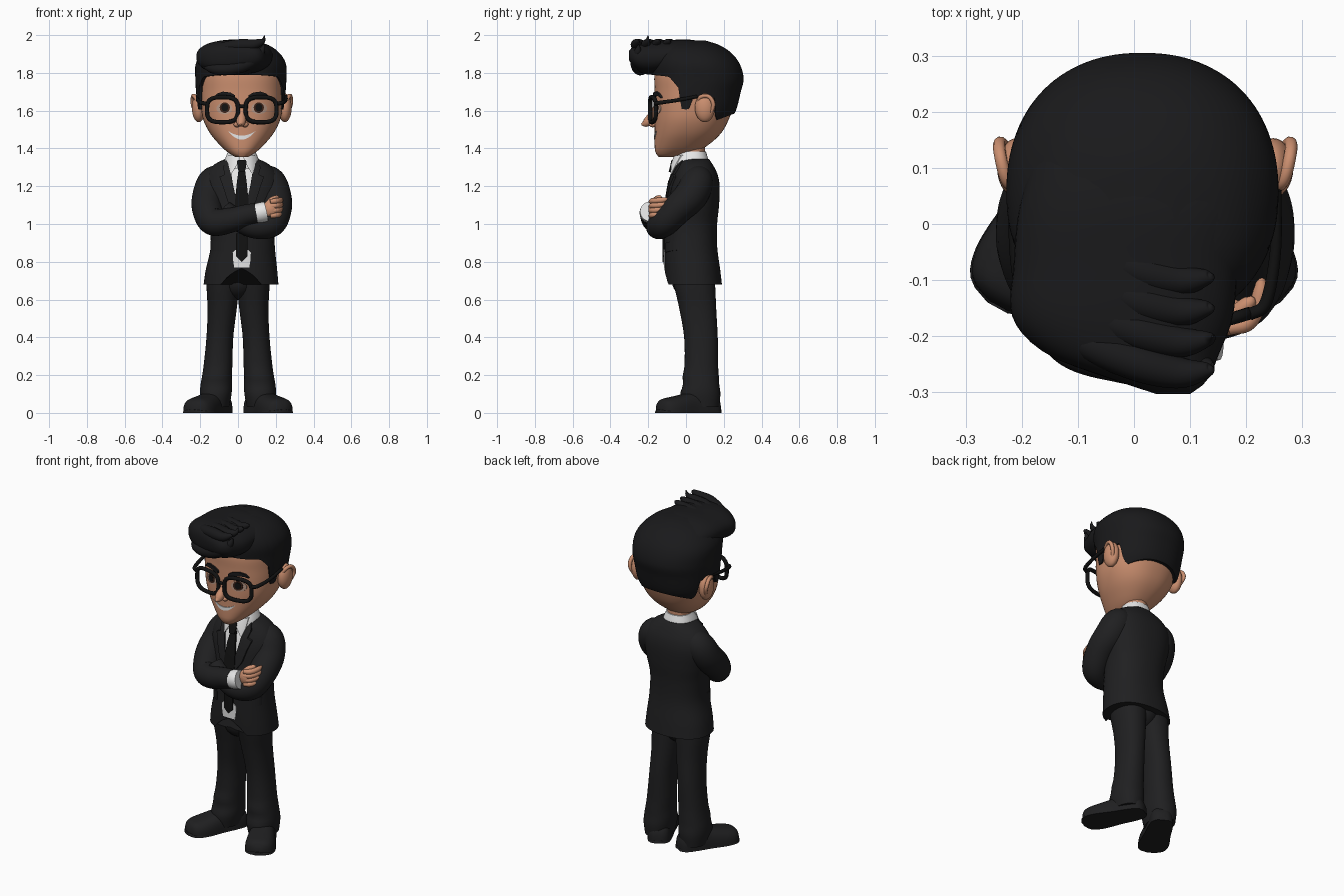
import bpy, bmesh, math
from mathutils import Vector

if "Cube" in bpy.data.objects:
    bpy.data.objects.remove(bpy.data.objects["Cube"])

def mat(name, c):
    m = bpy.data.materials.new(name)
    m.diffuse_color = (*c, 1)
    m.use_nodes = True
    m.node_tree.nodes["Principled BSDF"].inputs["Base Color"].default_value = m.diffuse_color
    return m

SUIT = mat("suit_black", (0.014, 0.014, 0.015))
HAIR = mat("hair_black", (0.010, 0.010, 0.011))
SKIN = mat("skin", (0.60, 0.275, 0.16))
WHITE = mat("shirt_white", (0.80, 0.80, 0.80))
FRAME = mat("frame_black", (0.006, 0.006, 0.006))
EYE = mat("eye_white", (0.50, 0.33, 0.25))
IRIS = mat("iris_brown", (0.05, 0.018, 0.010))

def finish(bm, name, m, angle=50):
    bmesh.ops.recalc_face_normals(bm, faces=bm.faces)
    me = bpy.data.meshes.new(name)
    bm.to_mesh(me)
    bm.free()
    me.materials.append(m)
    ob = bpy.data.objects.new(name, me)
    bpy.context.collection.objects.link(ob)
    bpy.ops.object.select_all(action='DESELECT')
    ob.select_set(True)
    bpy.context.view_layer.objects.active = ob
    bpy.ops.object.shade_smooth_by_angle(angle=math.radians(angle))
    return ob

def skin_rows(rows, name, m, closed=False, angle=50):
    """Join equal point rings into one capped skin."""
    bm = bmesh.new()
    vs = [[bm.verts.new(p) for p in r] for r in rows]
    n = len(vs[0])
    for i in range(len(vs) - (0 if closed else 1)):
        a, b = vs[i], vs[(i + 1) % len(vs)]
        for j in range(n):
            bm.faces.new((a[j], a[(j + 1) % n], b[(j + 1) % n], b[j]))
    if not closed:
        bm.faces.new(vs[0])
        bm.faces.new(vs[-1])
    return finish(bm, name, m, angle)

def smooth(prof, t):
    """Smooth interpolation of rows keyed by their first value."""
    t = min(max(t, prof[0][0]), prof[-1][0])
    i = 0
    while i < len(prof) - 2 and t > prof[i + 1][0]:
        i += 1
    slope = lambda k, c: ((prof[min(k + 1, len(prof) - 1)][c] - prof[max(k - 1, 0)][c]) /
                          (prof[min(k + 1, len(prof) - 1)][0] - prof[max(k - 1, 0)][0]))
    a, b = prof[i], prof[i + 1]
    h = b[0] - a[0]
    u = (t - a[0]) / h
    return [(2*u**3 - 3*u*u + 1) * a[c] + (u**3 - 2*u*u + u) * h * slope(i, c)
            + (3*u*u - 2*u**3) * b[c] + (u**3 - u*u) * h * slope(i + 1, c) for c in range(1, len(a))]

def loft(name, prof, m, p=2.3, n=56, rows=36, bottom=None, inset=None, remap=None):
    """Profile rows: z, centre x, front y, back y, half width."""
    sg = lambda v: math.copysign(abs(v) ** (2 / p), v)
    out = []
    for r in range(-1 if inset else 0, rows + 1):
        ring = []
        for j in range(n):
            a = 2 * math.pi * j / n
            z0 = bottom(a) if bottom else prof[0][0]
            z = z0 + (prof[-1][0] - z0) * max(r, 0) / rows
            cx, yf, yb, rx = smooth(prof, z)
            s = inset if r < 0 else 1
            q = (cx + s * rx * sg(math.cos(a)), (yf + yb) / 2 + s * (yb - yf) / 2 * sg(math.sin(a)), z)
            ring.append(remap(q) if remap else q)
        out.append(ring)
    return skin_rows(out, name, m)

def tube(name, pts, m, n=16, steps=8, closed=False):
    """Round tube through points x, y, z, radius."""
    if closed:
        sam = pts
    else:
        keyed = [(i, *q) for i, q in enumerate(pts)]
        sam = [smooth(keyed, k / steps) for k in range((len(pts) - 1) * steps + 1)]
    P = [Vector(q[:3]) for q in sam]
    rows, nor, L = [], None, len(P)
    for i, c in enumerate(P):
        t = (P[(i + 1) % L] - P[i - 1]) if closed else (P[min(i + 1, L - 1)] - P[max(i - 1, 0)])
        t.normalize()
        nor = nor or t.orthogonal()
        nor = (nor - t * nor.dot(t)).normalized()
        bi = t.cross(nor)
        rows.append([c + sam[i][3] * (nor * math.cos(2*math.pi*j/n) + bi * math.sin(2*math.pi*j/n)) for j in range(n)])
    return skin_rows(rows, name, m, closed)

def ball(name, c, r, m):
    bm = bmesh.new()
    bmesh.ops.create_uvsphere(bm, u_segments=28, v_segments=16, radius=1)
    for v in bm.verts:
        v.co = Vector(c) + Vector(v.co[k] * r[k] for k in range(3))
    return finish(bm, name, m)

def patch(name, prof, rows, off, m, p=2.3, k=8):
    """Thin plate lying on the front of a loft; each row is a pair of (x, z) ends."""
    bm = bmesh.new()
    grid = []
    for (x0, z0), (x1, z1) in rows:
        line = []
        for i in range(k + 1):
            x, z = x0 + (x1 - x0) * i / k, z0 + (z1 - z0) * i / k
            cx, yf, yb, rx = smooth(prof, z)
            u = min(abs(x - cx) / rx, 0.995)
            line.append(bm.verts.new((x, (yf + yb) / 2 - (yb - yf) / 2 * (1 - u**p) ** (1 / p) - off, z)))
        grid.append(line)
    for a, b in zip(grid, grid[1:]):
        for i in range(k):
            bm.faces.new((a[i], a[i + 1], b[i + 1], b[i]))
    ex = bmesh.ops.extrude_face_region(bm, geom=bm.faces[:])["geom"]
    for v in ex:
        if isinstance(v, bmesh.types.BMVert):
            v.co.y += off + 0.004
    return finish(bm, name, m, 40)

def disc(name, prof, x, z, rx, rz, off, m):
    a = [math.pi * (i / 12 - 0.5) * 0.98 for i in range(13)]
    return patch(name, prof, [((x - rx*math.cos(t), z + rz*math.sin(t)), (x + rx*math.cos(t), z + rz*math.sin(t))) for t in a], off, m)

C = 0.02  # centre line of the upper body
HEAD = [(1.355, C, -.145, -.06, .035), (1.38, C, -.162, .05, .075), (1.42, C, -.166, .12, .118),
        (1.48, C, -.166, .185, .168), (1.55, C, -.166, .225, .203), (1.62, C, -.166, .25, .216),
        (1.70, C, -.166, .27, .22), (1.80, C, -.165, .265, .215), (1.88, C, -.13, .22, .18), (1.93, C, -.05, .14, .10)]
JACKET = [(.68, .016, -.11, .19, .198), (.75, .018, -.113, .182, .19), (.88, .025, -.115, .165, .17),
          (1.0, C, -.113, .165, .172), (1.1, C, -.10, .175, .19), (1.2, C, -.085, .178, .205),
          (1.26, C, -.068, .168, .192), (1.30, C, -.052, .15, .163), (1.325, C, -.042, .135, .13), (1.345, C, -.03, .12, .085)]
COLLAR = [(1.25, C, -.088, .12, .10), (1.29, C, -.076, .122, .098), (1.34, C, -.064, .118, .09), (1.385, C, -.04, .105, .072)]
LEG = [(.03, .12, -.02, .175, .073), (.10, .118, -.03, .182, .084), (.15, .115, -.016, .176, .083), (.19, .112, -.018, .174, .079),
       (.25, .106, -.008, .170, .076), (.40, .096, -.01, .168, .071), (.55, .084, -.035, .16, .077),
       (.66, .08, -.06, .155, .086), (.76, .075, -.08, .15, .09)]
SHOE = [(-.085, .03, .05), (-.065, .055, .09), (0, .068, .12), (.08, .073, .11), (.16, .083, .092),
        (.21, .083, .082), (.25, .07, .072), (.27, .045, .055), (.278, .02, .03)]

# Trouser legs and turned-out shoes
def shoe(name, side, grow, height):
    d, w = Vector((side * 0.48, -0.877, 0)), Vector((0.877, side * 0.48, 0))
    rows = []
    for i in range(31):
        s = SHOE[0][0] + (SHOE[-1][0] - SHOE[0][0]) * i / 30
        hw, h = smooth(SHOE, s)
        rows.append([Vector((side * .108, .098, 0)) + d * s * grow + w * hw * grow * math.copysign(abs(math.cos(a)) ** .7, math.cos(a))
                     + Vector((0, 0, (height or h) * math.sin(a) ** .7)) for a in [math.pi * j / 20 * .9999 for j in range(21)]])
    skin_rows(rows, name, SUIT)

for side, tag in ((-1, "left"), (1, "right")):
    loft("trouser_leg_" + tag, [(z, side * x, f, b, r) for z, x, f, b, r in LEG], SUIT, p=2.2, n=40)
    shoe("shoe_" + tag, side, 1.0, None)
    shoe("sole_" + tag, side, 1.015, 0.018)
ball("trouser_seat", (0, .04, .70), (.10, .115, .10), SUIT)

# Jacket with a hem that rises at the front opening
def hem(a):
    if math.sin(a) > 0:
        return .68
    return .68 + .085 * max(0, 1 - abs(math.cos(a)) / .45) ** .6
loft("jacket", JACKET, SUIT, n=72, rows=44, bottom=hem)
patch("shirt_front", JACKET, [((C - w, z), (C + w, z)) for z, w in ((1.09, .015), (1.17, .038), (1.25, .055), (1.30, .06), (1.34, .06))], .005, WHITE)
patch("shirt_tail", JACKET, [((C - w, z), (C + w, z)) for z, w in ((.77, .04), (.81, .046), (.85, .048), (.865, .03))], .004, WHITE)
patch("tie_blade", JACKET, [((C - w, z), (C + w, z)) for z, w in ((1.05, .036), (1.12, .036), (1.22, .026), (1.31, .014))], .016, FRAME)
patch("tie_tip", JACKET, [((C - w, z), (C + w, z)) for z, w in ((.80, .002), (.828, .03), (.95, .03))], .009, FRAME)
for s in (-1, 1):
    tag = "left" if s < 0 else "right"
    patch("lapel_" + tag, JACKET, [((C + s * a, z), (C + s * b, z)) for z, a, b in
          ((1.03, .005, .012), (1.12, .026, .075), (1.20, .045, .10), (1.25, .053, .118), (1.262, .055, .09), (1.30, .06, .10), (1.34, .06, .082))], .013, SUIT)
    patch("pocket_flap_" + tag, JACKET, [((C + s * .09, z), (C + s * .165, z + .012)) for z in (.85, .90)], .006, SUIT)
    patch("collar_point_" + tag, COLLAR, [((C + s * a, z), (C + s * b, y)) for a, z, b, y in
          ((.07, 1.365, .006, 1.36), (.07, 1.31, .018, 1.325), (.058, 1.265, .048, 1.275))], .01, WHITE)

# Neck, shirt collar and tie knot
tube("neck", [(C, .03, 1.28, .07), (C, .03, 1.45, .07)], SKIN, 28)
loft("shirt_collar", COLLAR[1:], WHITE, n=40, rows=10)
patch("tie_knot", COLLAR, [((C - w, z), (C + w, z)) for z, w in ((1.275, .016), (1.30, .022), (1.33, .026), (1.34, .02))], .012, FRAME)

# Folded arms
tube("arm_upper_fold", [(-.07, .06, 1.26, .06), (-.125, .06, 1.222, .085), (-.153, .025, 1.15, .088), (-.162, -.045, 1.08, .081),
     (-.13, -.115, 1.012, .074), (-.04, -.165, 1.02, .066), (.04, -.185, 1.045, .058), (.10, -.19, 1.058, .054)], SUIT, 28)
tube("arm_lower_fold", [(.11, .06, 1.26, .06), (.165, .06, 1.222, .085), (.193, .025, 1.15, .088), (.203, -.045, 1.08, .081),
     (.175, -.12, 1.005, .075), (.09, -.15, .985, .062), (.0, -.14, 1.02, .055), (-.07, -.12, 1.08, .045)], SUIT, 28)
tube("shirt_cuff", [(.092, -.19, 1.055, .052), (.12, -.192, 1.06, .054), (.148, -.19, 1.066, .053)], WHITE, 28)
ball("palm", (.172, -.165, 1.078), (.042, .034, .047), SKIN)
for i in range(4):
    z = 1.043 + i * .025
    tube(f"finger_{i + 1}", [(.17, -.185, z, .013), (.20, -.178, z + .004, .015), (.217, -.155, z + .006, .015),
         (.226, -.12, z + .010, .014), (.226, -.095, z + .014, .006)], SKIN, 12, 4)
tube("thumb", [(.155, -.17, 1.10, .016), (.18, -.16, 1.128, .016), (.205, -.14, 1.14, .013), (.212, -.13, 1.142, .004)], SKIN, 12, 4)

# Head, ears and nose
loft("head", HEAD, SKIN, n=64)
for s in (-1, 1):
    tag = "left" if s < 0 else "right"
    ball("ear_" + tag, (C + s * .228, .10, 1.615), (.036, .053, .076), SKIN)
    tube("ear_rim_" + tag, [(C + s * .222, .06, 1.62, .008), (C + s * .245, .075, 1.67, .011), (C + s * .258, .12, 1.675, .011),
         (C + s * .258, .145, 1.63, .011), (C + s * .235, .12, 1.56, .008)], SKIN, 10)
tube("nose", [(C, -.155, 1.63, .012), (C, -.172, 1.59, .018), (.017, -.195, 1.55, .025), (.015, -.215, 1.533, .02), (.014, -.236, 1.526, .005)], SKIN, 20)
for s in (-1, 1):
    ball("nostril", (.016 + s * .021, -.176, 1.527), (.018, .02, .015), SKIN)

# Smile, eyes and brows as thin plates
us = [i / 8 - 1 for i in range(17)]
patch("smile", HEAD, [((C + .072 * u, 1.468 + .024*u*u - .021 * (1.01 - u*u)), (C + .072 * u, 1.468 + .024*u*u)) for u in us], .004, WHITE, k=3)
for s in (-1, 1):
    tag = "left" if s < 0 else "right"
    disc("eye_" + tag, HEAD, C + s * .092, 1.612, .042, .031, .004, EYE)
    disc("iris_" + tag, HEAD, C + s * .090, 1.616, .027, .028, .007, IRIS)
    disc("pupil_" + tag, HEAD, C + s * .090, 1.617, .018, .02, .009, FRAME)
    patch("brow_" + tag, HEAD, [((C + s * x, z), (C + s * x, z + h)) for x, z, h in
          ((.035, 1.665, .016), (.06, 1.672, .024), (.10, 1.679, .022), (.13, 1.676, .015), (.145, 1.668, .005))], .012, HAIR, k=3)

# Glasses: rounded square rims, bridge and temples
gy = lambda x: -.19 + .9 * (x - C) ** 2
for s in (-1, 1):
    tag = "left" if s < 0 else "right"
    ring = []
    for i in range(48):
        a = 2 * math.pi * i / 48
        x = C + s * .102 + .082 * math.copysign(abs(math.cos(a)) ** .65, math.cos(a))
        ring.append((x, gy(x), 1.605 + .066 * math.copysign(abs(math.sin(a)) ** .65, math.sin(a)), .0115))
    tube("glasses_rim_" + tag, ring, FRAME, 10, closed=True)
    tube("glasses_temple_" + tag, [(C + s * .185, -.162, 1.637, .011), (C + s * .215, -.14, 1.642, .011),
         (C + s * .232, -.05, 1.655, .010), (C + s * .234, .06, 1.675, .009)], FRAME, 10)
tube("glasses_bridge", [(C - .026, -.188, 1.615, .009), (C, -.192, 1.624, .009), (C + .026, -.188, 1.615, .009)], FRAME, 10)

# Hair cap with sideburns and an arch over each ear
CAP = [(1.54, .015, -.17, .23, .208), (1.6, .015, -.175, .264, .226), (1.7, .015, -.178, .29, .237), (1.77, .015, -.18, .305, .241),
       (1.85, .015, -.185, .283, .238), (1.91, .015, -.17, .235, .20), (1.95, .015, -.13, .17, .14), (1.972, .015, -.06, .10, .06)]
LINE = [(-1, 1.79), (-.6, 1.78), (-.38, 1.72), (-.29, 1.61), (-.12, 1.605), (-.05, 1.67), (.4, 1.67), (.5, 1.58), (.62, 1.55), (1, 1.585)]
def hairline(a):
    v = math.sin(a)
    for (s0, z0), (s1, z1) in zip(LINE, LINE[1:]):
        if v <= s1:
            return z0 + (z1 - z0) * (v - s0) / (s1 - s0)
    return LINE[-1][1]
loft("hair_cap", CAP, HAIR, p=2.2, n=112, bottom=hairline, inset=.86)

# Swept quiff and its locks
QUIFF = [(-.303, .07, 1.87, 1.915, .03), (-.28, .05, 1.835, 1.94, .08), (-.235, 0, 1.80, 1.96, .15), (-.17, -.02, 1.79, 1.972, .195),
         (-.08, -.015, 1.80, 1.975, .20), (.05, 0, 1.80, 1.972, .20), (.18, .01, 1.80, 1.925, .16), (.25, .01, 1.80, 1.87, .08)]
loft("hair_quiff", QUIFF, HAIR, p=2.3, n=48, remap=lambda q: (q[0], q[2], q[1]))
for i in range(4):
    y = -.255 + .055 * i
    tube(f"hair_lock_{i + 1}", [(-.17, y + .10, 1.87, .006), (-.10, y + .05, 1.925, .026), (0, y + .01, 1.945, .033),
         (.08, y - .01, 1.95, .028), (.13, y - .005, 1.968, .014), (.14, y, 1.998 if i == 1 else 1.975, .002)], HAIR, 14)
tube("fringe_lock", [(-.19, -.16, 1.84, .008), (-.12, -.225, 1.82, .028), (-.02, -.25, 1.825, .034),
     (.07, -.26, 1.86, .034), (.12, -.255, 1.91, .022), (.14, -.25, 1.95, .003)], HAIR, 16)
